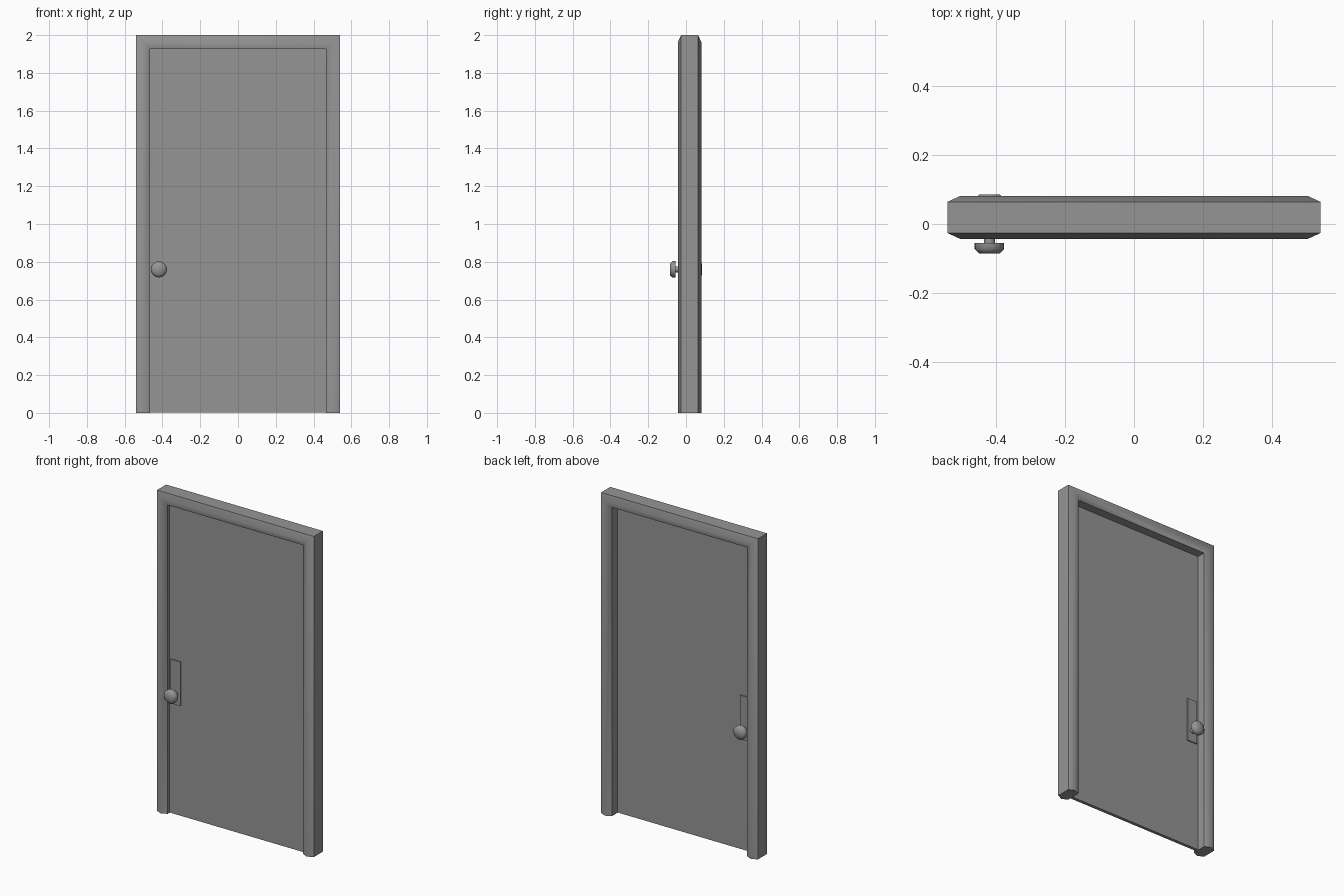
import bpy, bmesh, math
from mathutils import Matrix, Vector

cube = bpy.data.objects.get("Cube")
if cube:
    bpy.data.objects.remove(cube)

grey = bpy.data.materials.new("plain grey")
grey.use_nodes = True
colour = (0.3, 0.3, 0.3, 1)
grey.diffuse_color = colour
grey.node_tree.nodes["Principled BSDF"].inputs["Base Color"].default_value = colour


def finish(name, bm, smooth=False):
    bmesh.ops.recalc_face_normals(bm, faces=bm.faces[:])
    mesh = bpy.data.meshes.new(name)
    bm.to_mesh(mesh)
    bm.free()
    mesh.materials.append(grey)
    obj = bpy.data.objects.new(name, mesh)
    bpy.context.collection.objects.link(obj)
    if smooth:
        bpy.ops.object.select_all(action='DESELECT')
        obj.select_set(True)
        bpy.context.view_layer.objects.active = obj
        bpy.ops.object.shade_smooth_by_angle(angle=math.radians(60))
    return obj


def box(name, low, high):
    low, high = Vector(low), Vector(high)
    bm = bmesh.new()
    bmesh.ops.create_cube(bm, size=1)
    bmesh.ops.scale(bm, vec=high - low, verts=bm.verts)
    bmesh.ops.translate(bm, vec=(low + high) / 2, verts=bm.verts)
    return finish(name, bm)


# Frame: six-sided section swept up, across and down with mitred corners
HALF, TOP = 0.541, 2.0
section = [(0, -0.026), (0.037, -0.043), (0.074, -0.026),
           (0.074, 0.064), (0.037, 0.081), (0, 0.064)]
bm = bmesh.new()
rings = []
for side, at_top in ((-1, False), (-1, True), (1, True), (1, False)):
    rings.append([bm.verts.new((side * (HALF - d), y, TOP - d if at_top else 0))
                  for d, y in section])
for a, b in zip(rings, rings[1:]):
    for i in range(len(section)):
        j = (i + 1) % len(section)
        bm.faces.new((a[i], a[j], b[j], b[i]))
bm.faces.new(rings[0])
bm.faces.new(rings[-1])
finish("door_frame", bm, smooth=True)

# Door leaf
DOOR = 0.01
box("door_panel", (-0.47, -DOOR, 0.003), (0.47, DOOR, 1.93))

# Lock plate and turned knob on both faces
KNOB_X, KNOB_Z, SIDES = -0.419, 0.76, 16
knob_profile = [(0.016, DOOR), (0.016, 0.055), (0.043, 0.055),
                (0.043, 0.072), (0.029, 0.086)]
for label, s in (("front", -1), ("back", 1)):
    ys = sorted((s * DOOR, s * (DOOR + 0.007)))
    box(label + "_lock_plate", (-0.454, ys[0], 0.69), (-0.385, ys[1], 0.965))

    bm = bmesh.new()
    rings = []
    for r, depth in knob_profile:
        rings.append([bm.verts.new((KNOB_X + r * math.cos(math.tau * k / SIDES), s * depth,
                                    KNOB_Z + r * math.sin(math.tau * k / SIDES)))
                      for k in range(SIDES)])
    for a, b in zip(rings, rings[1:]):
        for k in range(SIDES):
            n = (k + 1) % SIDES
            bm.faces.new((a[k], a[n], b[n], b[k]))
    bm.faces.new(rings[0])
    bm.faces.new(rings[-1])
    finish(label + "_knob", bm, smooth=True)
